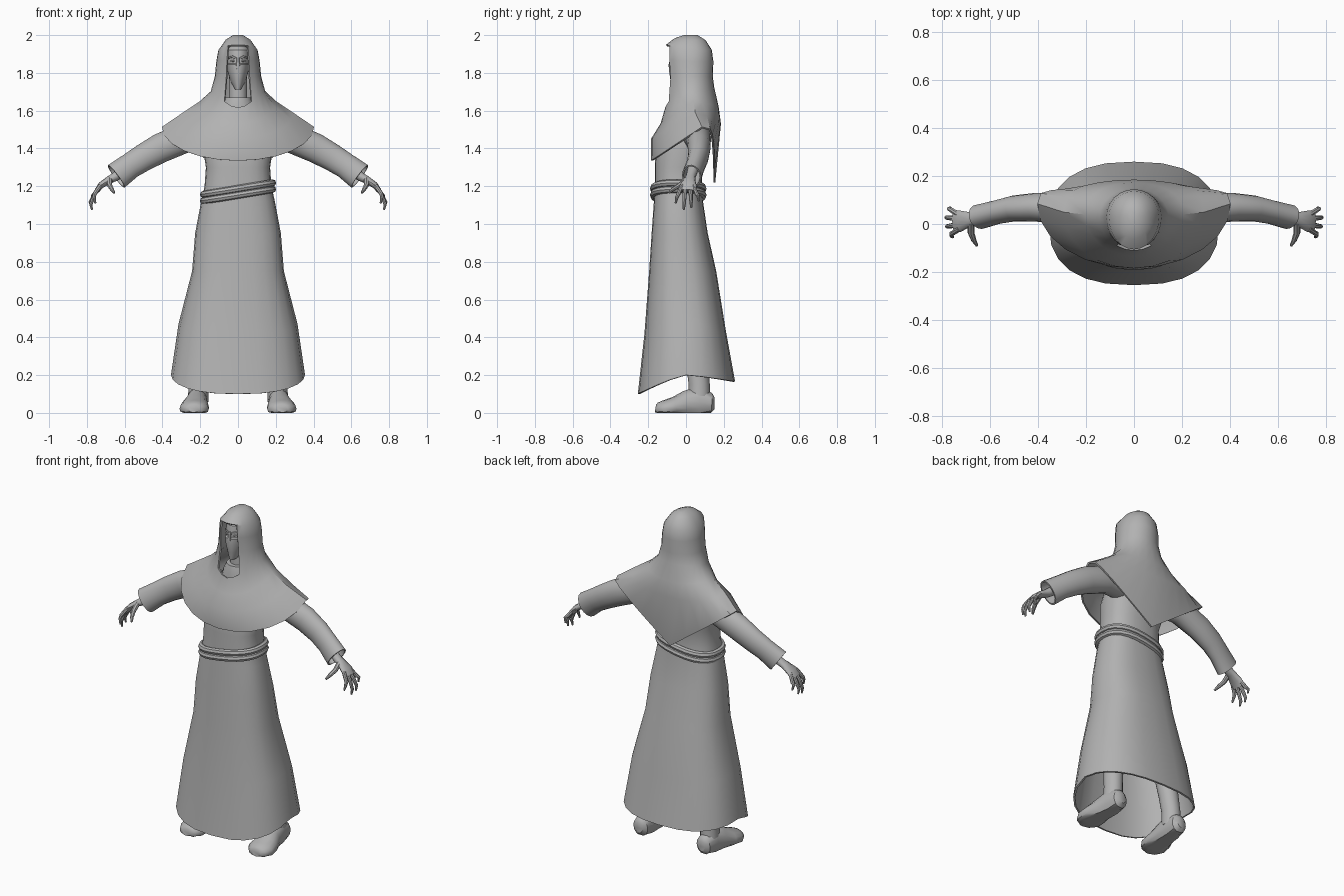
import bpy, bmesh, math
from mathutils import Vector

grey = bpy.data.materials.new("cloth grey")
grey.diffuse_color = (0.45, 0.45, 0.45, 1)


def loft(name, rings, cap_start=True, cap_end=True, closed=False, thick=0, skip=None, angle=40):
    """Skin a list of equal-length point rings."""
    bm = bmesh.new()
    vs = [[bm.verts.new(p) for p in r] for r in rings]
    n, m = len(rings[0]), len(rings)
    for k in range(m if closed else m - 1):
        a, b = vs[k], vs[(k + 1) % m]
        for i in range(n):
            if not (skip and skip(k, i)):
                j = (i + 1) % n
                bm.faces.new((a[i], a[j], b[j], b[i]))
    if not closed:
        if cap_start:
            bm.faces.new(vs[0][::-1])
        if cap_end:
            bm.faces.new(vs[-1])
    bm.verts.ensure_lookup_table()
    bmesh.ops.delete(bm, geom=[v for v in bm.verts if not v.link_faces], context='VERTS')
    bmesh.ops.recalc_face_normals(bm, faces=bm.faces[:])
    me = bpy.data.meshes.new(name)
    bm.to_mesh(me)
    bm.free()
    me.materials.append(grey)
    ob = bpy.data.objects.new(name, me)
    bpy.context.collection.objects.link(ob)
    bpy.ops.object.select_all(action='DESELECT')
    ob.select_set(True)
    bpy.context.view_layer.objects.active = ob
    if thick:
        mod = ob.modifiers.new("thickness", 'SOLIDIFY')
        mod.thickness = thick
        mod.offset = 0
        bpy.ops.object.modifier_apply(modifier=mod.name)
    bpy.ops.object.shade_smooth_by_angle(angle=math.radians(angle))
    return ob


def ring(hx, ys, yf, yb, zf, zs=None, zb=None, ex=1, eb=None, pz=1, vee=False, n=24):
    """Horizontal section: half width, side/front/back y, front/side/back z."""
    zs = zf if zs is None else zs
    zb = zs if zb is None else zb
    eb = ex if eb is None else eb
    pts = []
    for i in range(n):
        a = 2 * math.pi * i / n
        s, c = math.sin(a), math.cos(a)
        x = math.copysign(abs(s) ** ex, s) * hx
        f = abs(c)
        if c > 0:
            y, z = ys + (yf - ys) * f ** ex, zs + (zf - zs) * f ** pz
        else:
            drop = 1 - abs(s) if vee else f
            y, z = ys + (yb - ys) * f ** eb, zs + (zb - zs) * drop
        pts.append(Vector((x, y, z)))
    return pts


def tube(name, path, n=12, ref=(0, 1, 0), closed=False, floor=False, mirror=1, **kw):
    """Tube along (x, y, z, radius along ref, other radius)."""
    P = [Vector((p[0] * mirror, p[1], p[2])) for p in path]
    m, rings = len(P), []
    for k, p in enumerate(P):
        a = P[(k - 1) % m] if closed else P[max(k - 1, 0)]
        b = P[(k + 1) % m] if closed else P[min(k + 1, m - 1)]
        t = (b - a).normalized()
        u = Vector(ref)
        u = (u - t * u.dot(t)).normalized()
        v = t.cross(u)
        r = []
        for i in range(n):
            w = 2 * math.pi * i / n
            q = p + u * math.cos(w) * path[k][3] + v * math.sin(w) * path[k][4]
            if floor:
                q.z = max(q.z, 0.0)
            r.append(q)
        rings.append(r)
    return loft(name, rings, closed=closed, **kw)


# Robe: skirt, waist and chest in one skin, open at the hem
robe = [(.35, 0, -.25, .255, .10, .20, .165), (.31, 0, -.215, .205, .42, .47, .44),
        (.238, -.02, -.19, .155, .75), (.222, -.03, -.177, .11, .95),
        (.19, -.04, -.165, .085, 1.12), (.172, -.04, -.16, .08, 1.2),
        (.165, -.04, -.16, .08, 1.3), (.18, -.01, -.155, .11, 1.4),
        (.17, .02, -.12, .13, 1.5), (.1, .02, -.07, .1, 1.58)]
loft("robe", [ring(*r, ex=.8) for r in robe], cap_start=False, thick=.01)

# Rope belt: two slanted strands
for k, dz in enumerate((-.017, .017)):
    tube("belt_strand_%d" % k,
         [(p.x, p.y, 1.17 + .167 * p.x + dz, .019, .019)
          for p in ring(.183, -.045, -.172, .09, 1.17, ex=.8)],
         n=8, ref=(0, 0, 1), closed=True)

# Hooded cape with a face opening and a pointed back
cape = [ring(.40, .085, -.18, .15, 1.335, 1.51, 1.22, eb=.35, vee=True),
        ring(.29, .05, -.18, .18, 1.45, 1.585, 1.53, eb=.6),
        ring(.20, .04, -.13, .168, 1.53, 1.645, 1.62, eb=.8),
        ring(.14, .03, -.105, .145, 1.615, 1.70, 1.72, pz=3.5),
        ring(.118, .03, -.095, .137, 1.78),
        ring(.11, .03, -.102, .14, 1.87, 1.86, 1.86),
        ring(.10, .03, -.103, .132, 1.945, 1.915, 1.92),
        ring(.062, .03, -.06, .10, 1.978, 1.972, 1.97),
        ring(.025, .03, -.01, .06, 1.995)]
loft("hooded_cape", cape, cap_start=False, thick=.01,
     skip=lambda k, i: 3 <= k <= 5 and i in (0, 1, 22, 23))

# Head with a masked lower face, neck and collar
head = [(.016, -.04, -.074, 0, 1.712), (.042, 0, -.082, .06, 1.76),
        (.056, 0, -.09, .09, 1.81), (.06, 0, -.088, .1, 1.845),
        (.056, 0, -.079, .1, 1.85), (.06, 0, -.078, .11, 1.88),
        (.058, 0, -.07, .1, 1.92), (.03, 0, -.03, .06, 1.955)]
loft("head", [ring(*r) for r in head], angle=35)
tube("nose", [(0, -.076, 1.885, .005, .006), (0, -.084, 1.84, .009, .011),
              (0, -.084, 1.81, .004, .008)], n=8)
tube("neck", [(0, .01, 1.55, .05, .05), (0, .01, 1.78, .048, .048)])
tube("collar", [(0, .01, 1.55, .09, .11), (0, .005, 1.63, .08, .085),
                (0, .005, 1.67, .068, .066)], n=16)

for side, m in (("left", 1), ("right", -1)):
    # Brow and eye
    tube(side + "_brow", [(.008, -.077, 1.876, .005, .004), (.03, -.073, 1.886, .006, .005),
                          (.05, -.05, 1.88, .004, .003)], n=8, ref=(0, 0, 1), mirror=m)
    tube(side + "_eye", [(.014, -.073, 1.862, .003, .003), (.026, -.07, 1.864, .006, .006),
                         (.04, -.06, 1.863, .003, .003)], n=8, ref=(0, 0, 1), mirror=m)
    # Sleeve, open at the cuff
    tube(side + "_sleeve", [(.14, .05, 1.475, .07, .08), (.27, .065, 1.46, .063, .075),
                            (.41, .07, 1.402, .056, .074), (.50, .065, 1.352, .05, .068),
                            (.57, .05, 1.308, .046, .064), (.645, .03, 1.252, .048, .070)],
         n=16, mirror=m, cap_end=False, thick=.008)
    # Hand: forearm and palm
    tube(side + "_hand", [(.56, .045, 1.315, .032, .032), (.65, .025, 1.25, .026, .024),
                          (.685, .02, 1.232, .03, .02), (.725, .012, 1.205, .045, .017),
                          (.748, .01, 1.175, .046, .013)], n=12, mirror=m)
    # Fingers spread from the palm
    tips = [(-.026, -.055, .755, 1.11), (-.002, -.012, .773, 1.075),
            (.022, .028, .776, 1.085), (.046, .068, .765, 1.12)]
    for k, (y0, y1, x1, z1) in enumerate(tips):
        tube("%s_finger_%d" % (side, k),
             [(.728, y0 * .8, 1.205, .011, .012), (.76, (y0 + y1) / 2, 1.158, .011, .011),
              (x1 + .006, y0 * .2 + y1 * .8, z1 + .03, .009, .009), (x1, y1, z1, .005, .005)],
             n=8, mirror=m)
    tube(side + "_thumb", [(.68, .005, 1.235, .015, .016), (.68, -.035, 1.205, .014, .013),
                           (.668, -.068, 1.185, .011, .011), (.655, -.09, 1.165, .006, .006)],
         n=8, ref=(1, 0, 0), mirror=m)
    # Leg and shoe
    tube(side + "_leg", [(.11, .0, 1.0, .07, .08), (.16, .03, .55, .065, .065),
                         (.20, .06, .25, .058, .055), (.208, .07, .15, .056, .052),
                         (.212, .07, .06, .06, .055)], mirror=m)
    tube(side + "_shoe", [(.212, .152, .05, .025, .03), (.212, .135, .05, .047, .055),
                          (.215, .07, .055, .055, .085), (.22, .0, .045, .06, .072),
                          (.228, -.06, .03, .075, .055), (.232, -.115, .022, .078, .045),
                          (.235, -.15, .02, .055, .034), (.235, -.162, .022, .03, .02)],
         n=16, ref=(1, 0, 0), floor=True, mirror=m)
